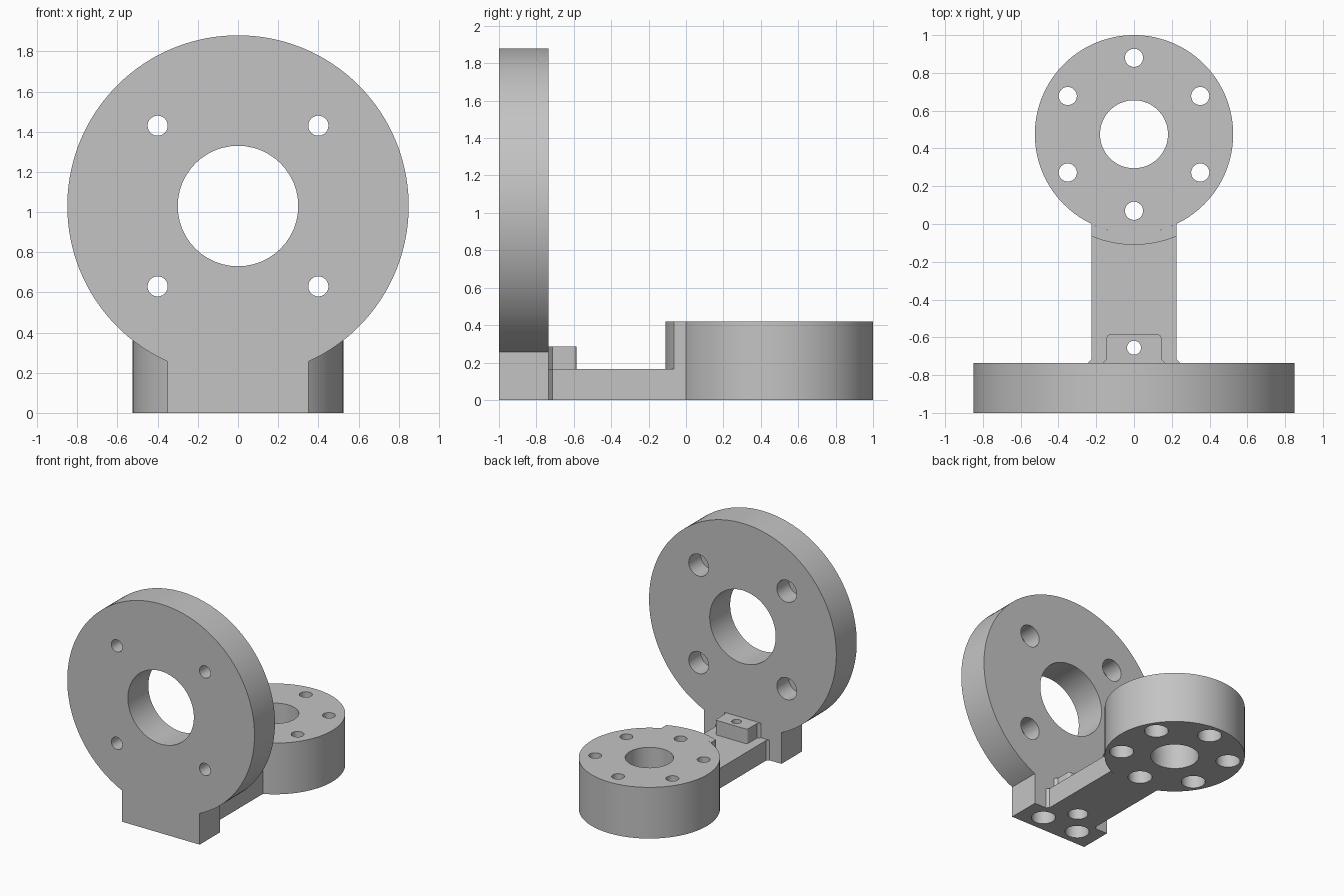
import bpy, bmesh
from math import sin, cos, pi, asin, sqrt
from mathutils import Matrix, Vector

cube = bpy.data.objects.get("Cube")
if cube:
    bpy.data.objects.remove(cube, do_unlink=True)

grey = bpy.data.materials.new("light_grey")
grey.use_nodes = True
colour = (0.55, 0.55, 0.55, 1)
grey.diffuse_color = colour
grey.node_tree.nodes["Principled BSDF"].inputs["Base Color"].default_value = colour


def arc(cx, cy, r, start, end, steps):
    """Points along an arc, both ends included."""
    turn = (end - start) / steps
    return [(cx + r * cos(start + i * turn), cy + r * sin(start + i * turn))
            for i in range(steps + 1)]


def circle(cx, cy, r, steps=48):
    return arc(cx, cy, r, 0, 2 * pi, steps)[:-1]


def prism(name, outline, low, high, upright=False):
    """Extrude an outline along z, or along y when it is drawn in x and z."""
    bm = bmesh.new()
    face = bm.faces.new([bm.verts.new((a, b, 0)) for a, b in outline])
    top = bmesh.ops.extrude_face_region(bm, geom=[face])["geom"]
    bmesh.ops.translate(bm, vec=Vector((0, 0, high - low)),
                        verts=[v for v in top if isinstance(v, bmesh.types.BMVert)])
    bmesh.ops.translate(bm, vec=Vector((0, 0, low)), verts=bm.verts)
    if upright:
        swap = Matrix(((1, 0, 0, 0), (0, 0, 1, 0), (0, 1, 0, 0), (0, 0, 0, 1)))
        bmesh.ops.transform(bm, matrix=swap, verts=bm.verts)
    bmesh.ops.recalc_face_normals(bm, faces=bm.faces)
    mesh = bpy.data.meshes.new(name)
    bm.to_mesh(mesh)
    bm.free()
    mesh.materials.append(grey)
    obj = bpy.data.objects.new(name, mesh)
    bpy.context.collection.objects.link(obj)
    return obj


def drill(obj, x, y, r, low, high, upright=False):
    """Cut one round hole and remove the cutter."""
    cutter = prism("hole_cutter", circle(x, y, r), low, high, upright)
    cutter.hide_render = True
    mod = obj.modifiers.new("hole", "BOOLEAN")
    mod.operation = "DIFFERENCE"
    mod.solver = "EXACT"
    mod.object = cutter
    bpy.context.view_layer.objects.active = obj
    bpy.ops.object.modifier_apply(modifier=mod.name)
    bpy.data.objects.remove(cutter, do_unlink=True)


FRONT, BACK = -1.0, -0.735
HALF = 0.225
HUB_Y, HUB_R, LIP_R = 0.475, 0.525, 0.585
ARM_TOP, HUB_TOP = 0.165, 0.42

# Upright round plate with its square foot
foot = 0.352
swing = asin(foot / 0.85)
plate = prism("mounting_plate",
              arc(0, 1.03, 0.85, -pi / 2 + swing, 1.5 * pi - swing, 120)
              + [(-foot, 0), (foot, 0)], FRONT, BACK, True)
drill(plate, 0, 1.03, 0.3, -1.1, -0.6, True)
for x in (-0.4, 0.4):
    for z in (0.63, 1.43):
        drill(plate, x, z, 0.05, -1.1, -0.6, True)
        drill(plate, x, z, 0.09, -0.89, -0.6, True)
for x in (-0.165, 0.165):
    drill(plate, x, -0.86, 0.09, -0.1, 0.14)

# Round rear hub with counterbored bolt circle
hub = prism("rear_hub", circle(0, HUB_Y, HUB_R, 120), 0, HUB_TOP)
drill(hub, 0, HUB_Y, 0.18, -0.1, 0.6)
for i in range(6):
    a = pi / 2 + i * pi / 3
    x, y = 0.405 * cos(a), HUB_Y + 0.405 * sin(a)
    drill(hub, x, y, 0.048, -0.1, 0.6)
    drill(hub, x, y, 0.09, -0.1, 0.25)

# Raised lip where the hub meets the arm
inner, outer = asin(HALF / HUB_R), asin(HALF / LIP_R)
hub_edge = arc(0, HUB_Y, HUB_R, -pi / 2 + inner, -pi / 2 - inner, 24)
lip_edge = arc(0, HUB_Y, LIP_R, -pi / 2 - outer, -pi / 2 + outer, 24)
prism("hub_lip", hub_edge + lip_edge, ARM_TOP, HUB_TOP)

# Flat connecting arm, flared slightly at the plate
flare = 0.02
arm = prism("connecting_arm",
            hub_edge + [(-HALF, BACK + flare), (-HALF - flare, BACK),
                        (HALF + flare, BACK), (HALF, BACK + flare)], 0, ARM_TOP)

# Small screw tab on top of the arm
tab_half, tab_back, rad = 0.145, -0.585, 0.02
tab = prism("screw_tab",
            [(-tab_half - flare, BACK), (tab_half + flare, BACK), (tab_half, BACK + flare)]
            + arc(tab_half - rad, tab_back - rad, rad, 0, pi / 2, 6)
            + arc(rad - tab_half, tab_back - rad, rad, pi / 2, pi, 6)
            + [(-tab_half, BACK + flare)], ARM_TOP, 0.285)
for part in (arm, tab):
    drill(part, 0, -0.655, 0.037, -0.1, 0.5)
drill(arm, 0, -0.655, 0.075, -0.1, 0.13)

# Smooth the round walls, keep the edges sharp
bpy.ops.object.select_all(action="DESELECT")
for obj in bpy.context.collection.objects:
    if obj.type == "MESH" and grey.name in obj.data.materials:
        obj.select_set(True)
        bpy.context.view_layer.objects.active = obj
bpy.ops.object.shade_smooth_by_angle(angle=pi / 6)
